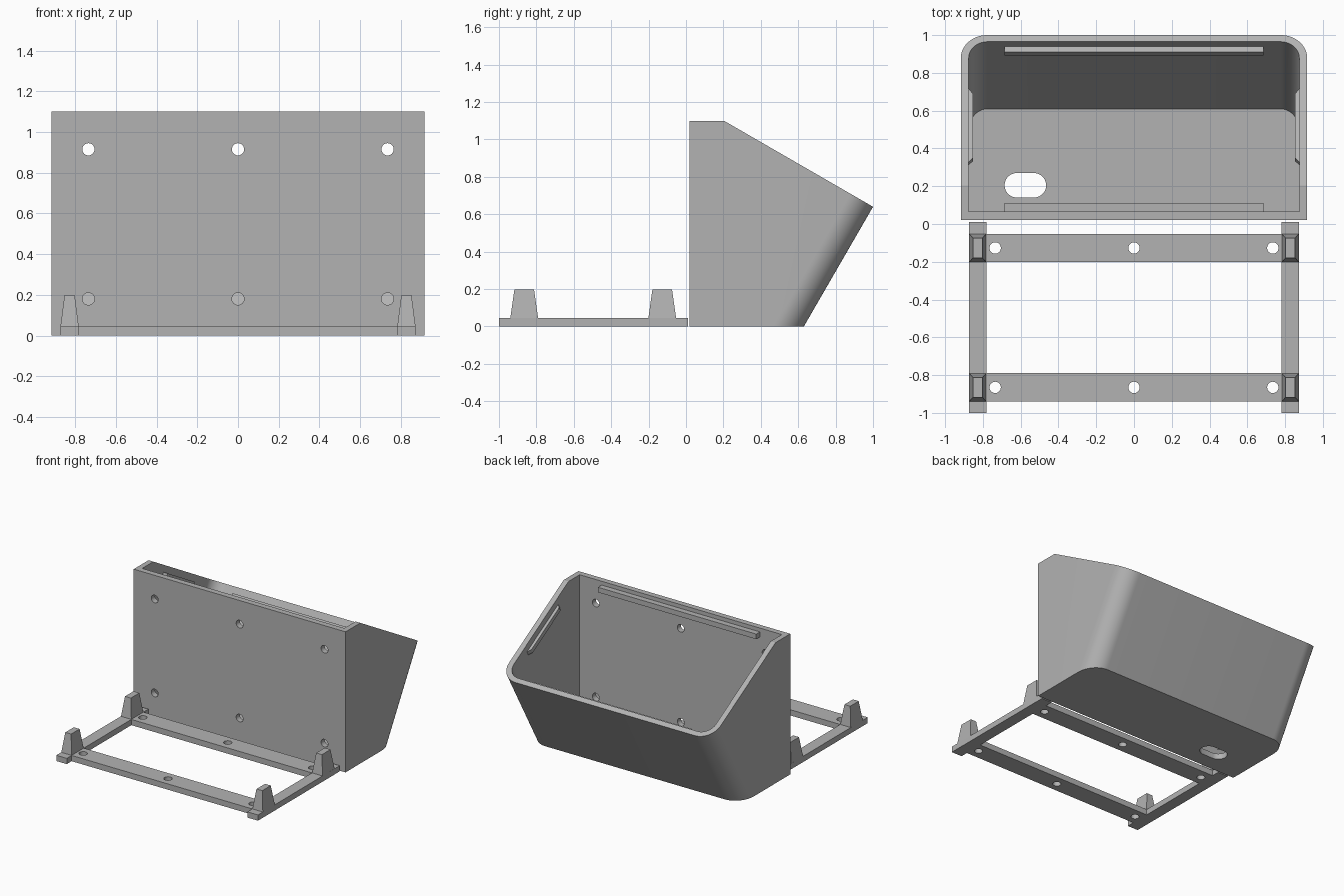
import bpy, bmesh, math
from mathutils import Vector

if "Cube" in bpy.data.objects:
    bpy.data.objects.remove(bpy.data.objects["Cube"])

grey = bpy.data.materials.new("plain grey")
grey.diffuse_color = (0.45, 0.45, 0.45, 1)
grey.use_nodes = True
grey.node_tree.nodes["Principled BSDF"].inputs["Base Color"].default_value = grey.diffuse_color


def finish(name, bm):
    bmesh.ops.recalc_face_normals(bm, faces=bm.faces)
    me = bpy.data.meshes.new(name)
    bm.to_mesh(me)
    bm.free()
    me.materials.append(grey)
    ob = bpy.data.objects.new(name, me)
    bpy.context.collection.objects.link(ob)
    return ob


def prism(name, pts, vec, round_edge=None, radius=0.0):
    """Extrude a polygon along vec; optionally round the polygon edge
    (round_edge, round_edge + 1) on both end caps."""
    bm = bmesh.new()
    a = [bm.verts.new(p) for p in pts]
    b = [bm.verts.new(Vector(p) + Vector(vec)) for p in pts]
    n = len(pts)
    bm.faces.new(a)
    bm.faces.new(b[::-1])
    for i in range(n):
        j = (i + 1) % n
        bm.faces.new((a[i], b[i], b[j], a[j]))
    if round_edge is not None:
        edges = [bm.edges.get((s[round_edge], s[round_edge + 1])) for s in (a, b)]
        bmesh.ops.bevel(bm, geom=edges, offset=radius, offset_type='OFFSET',
                        segments=14, profile=0.5, affect='EDGES')
    return finish(name, bm)


def along_x(name, yz, half, **kw):
    return prism(name, [(-half, y, z) for y, z in yz], (2 * half, 0, 0), **kw)


def box(name, x, y, z):
    return prism(name, [(x[0], y[0], z[0]), (x[1], y[0], z[0]),
                        (x[1], y[1], z[0]), (x[0], y[1], z[0])], (0, 0, z[1] - z[0]))


def hole(x, c, r, axis):
    ring = [(r * math.cos(t), r * math.sin(t)) for t in
            (2 * math.pi * i / 32 for i in range(32))]
    if axis == 'z':
        return prism("hole_cutter", [(x + u, c + v, -0.1) for u, v in ring], (0, 0, 0.25))
    return prism("hole_cutter", [(x + u, -0.1, c + v) for u, v in ring], (0, 0.3, 0))


def cut(ob, cutters):
    bpy.context.view_layer.objects.active = ob
    for c in cutters:
        m = ob.modifiers.new("cut", 'BOOLEAN')
        m.operation, m.solver, m.object = 'DIFFERENCE', 'EXACT', c
        bpy.ops.object.modifier_apply(modifier=m.name)
        bpy.data.objects.remove(c)


def smooth(ob):
    bpy.ops.object.select_all(action='DESELECT')
    ob.select_set(True)
    bpy.context.view_layer.objects.active = ob
    bpy.ops.object.shade_smooth_by_angle(angle=math.radians(25))


HOLES_X = (-0.735, 0, 0.735)

# Bin: wedge-shaped shell with rounded slanted corners
shell = along_x("bin_shell", [(0.02, 0), (0.63, 0), (1.0, 0.64), (0.203, 1.1), (0.02, 1.1)],
                0.917, round_edge=1, radius=0.14)
cavity = along_x("cavity_cutter", [(0.065, 0.045), (0.61, 0.045), (1.065, 0.833),
                                   (0.2, 1.4), (0.065, 1.4)],
                 0.875, round_edge=1, radius=0.1)
# Cable slot in the floor
slot = []
for i in range(32):
    t = 2 * math.pi * (i + 0.5) / 32
    side = 0.045 if math.cos(t) > 0 else -0.045
    slot.append((-0.575 + side + 0.065 * math.cos(t), 0.205 + 0.065 * math.sin(t), -0.1))
cutters = [cavity, prism("slot_cutter", slot, (0, 0, 0.25))]
# Screw holes in the flat wall
cutters += [hole(x, z, 0.03, 'y') for x in HOLES_X for z in (0.18, 0.915)]
cut(shell, cutters)
smooth(shell)

# Lid ridges inside the rim
along_x("front_ridge", [(0.06, 1.03), (0.11, 1.03), (0.11, 1.07), (0.06, 1.07)], 0.685)
up = Vector((0, 0.5, 0.866))        # normal of the slanted opening
inward = Vector((0, -0.866, 0.5))   # along the opening towards the flat wall
corner = Vector((0, 0.965, 0.66)) - up * 0.05
sect = [corner - inward * 0.01, corner + inward * 0.035,
        corner + inward * 0.035 - up * 0.035, corner - inward * 0.01 - up * 0.035]
along_x("back_ridge", [(p.y, p.z) for p in sect], 0.685)
for s, label in ((-1, "left"), (1, "right")):
    pts = []
    for x, y in ((0.885, 0.755), (0.853, 0.715), (0.853, 0.375), (0.885, 0.345)):
        pts.append(Vector((s * x, y, 0.64 + 0.577 * (1 - y))) - up * 0.05)
    prism(label + "_ridge", pts, -up * 0.035)

# Mounting frame: two rails, two drilled cross bars, four tapered pegs
for s, label in ((-1, "left"), (1, "right")):
    rail_x = sorted((s * 0.782, s * 0.873))
    box(label + "_rail", rail_x, (-1.0, 0.01), (0, 0.045))
    for yc, end in ((-0.127, "back"), (-0.865, "front")):
        peg = box(f"{label}_{end}_peg", rail_x, (yc - 0.075, yc + 0.075), (0.04, 0.198))
        for v in peg.data.vertices:
            if v.co.z > 0.1:
                v.co.x = s * 0.8275 + (v.co.x - s * 0.8275) * 0.55
                v.co.y = yc + (v.co.y - yc) * 0.7
for yc, end in ((-0.127, "back"), (-0.865, "front")):
    bar = box(end + "_cross_bar", (-0.782, 0.782), (yc - 0.075, yc + 0.075), (0, 0.045))
    cut(bar, [hole(x, yc, 0.03, 'z') for x in HOLES_X])
    smooth(bar)
